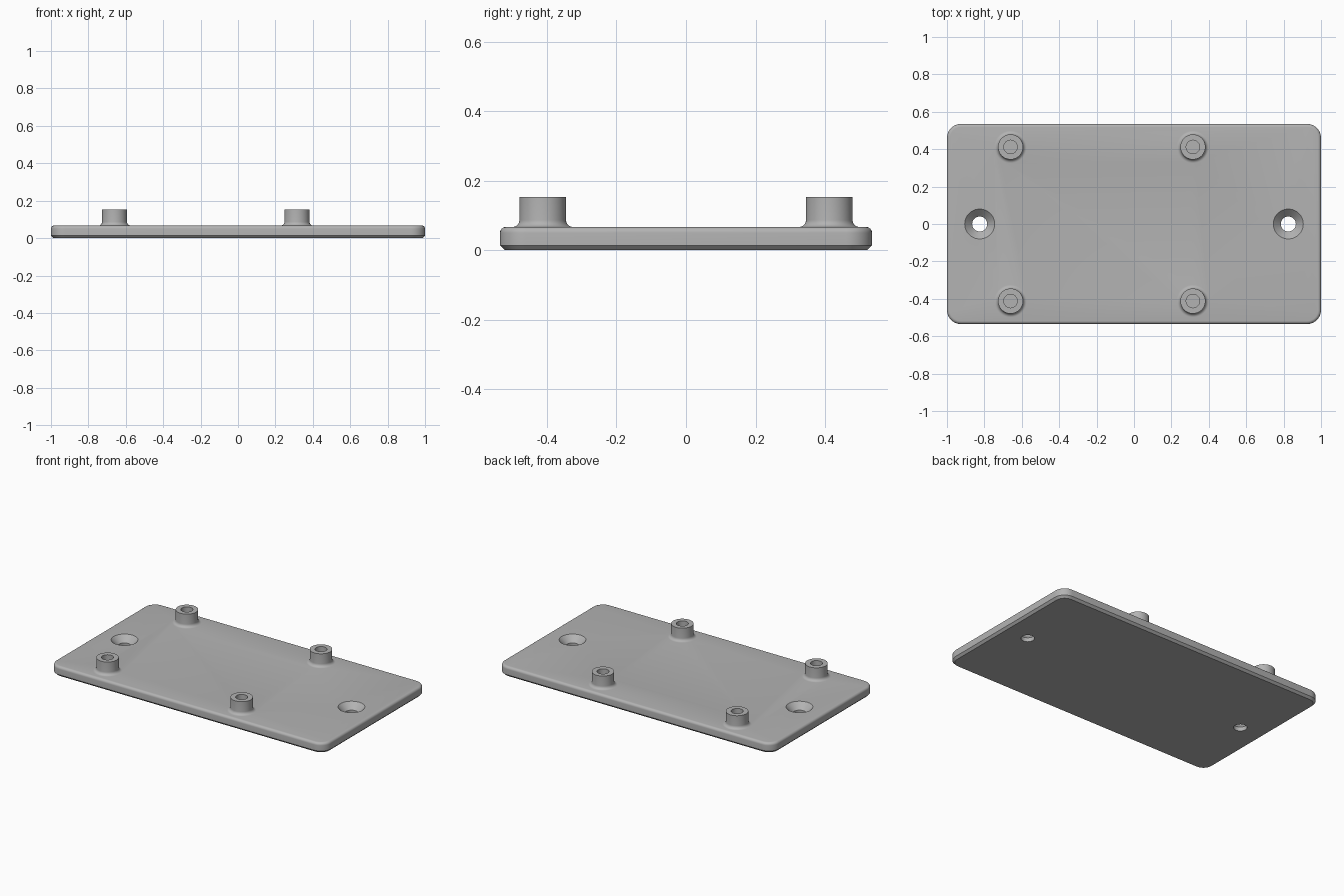
import bpy, bmesh, math
from mathutils import Matrix

if "Cube" in bpy.data.objects:
    bpy.data.objects.remove(bpy.data.objects["Cube"])

PLATE_TOP, HALF_X, HALF_Y, CORNER = 0.067, 1.0, 0.535, 0.075
grey = bpy.data.materials.new("light grey")
grey.diffuse_color = (0.45, 0.45, 0.45, 1)
grey.use_nodes = True
grey.node_tree.nodes["Principled BSDF"].inputs["Base Color"].default_value = grey.diffuse_color


def arc(cx, cz, r, a0, a1, steps=6):
    return [(cx + r * math.cos(math.radians(a0 + (a1 - a0) * i / steps)),
             cz + r * math.sin(math.radians(a0 + (a1 - a0) * i / steps)))
            for i in range(steps + 1)]


def finish(bm, name):
    bmesh.ops.recalc_face_normals(bm, faces=bm.faces)
    mesh = bpy.data.meshes.new(name)
    bm.to_mesh(mesh)
    bm.free()
    mesh.materials.append(grey)
    obj = bpy.data.objects.new(name, mesh)
    bpy.context.collection.objects.link(obj)
    return obj


def loft(rings, name):
    """Solid skinned through closed rings, capped at both ends."""
    bm = bmesh.new()
    loops = [[bm.verts.new(p) for p in ring] for ring in rings]
    n = len(loops[0])
    for a, b in zip(loops, loops[1:]):
        for i in range(n):
            j = (i + 1) % n
            bm.faces.new((a[i], a[j], b[j], b[i]))
    bm.faces.new(loops[0][::-1])
    bm.faces.new(loops[-1])
    return finish(bm, name)


def lathe(profile, x, y, name, n=48):
    """Solid turned about a vertical axis at x, y."""
    return loft([[(x + r * math.cos(math.tau * i / n), y + r * math.sin(math.tau * i / n), z)
                  for i in range(n)] for r, z in profile], name)


def rounded_rect(inset, z, steps=10):
    r = CORNER - inset
    ring = []
    for sx, sy, start in ((1, 1, 0), (-1, 1, 90), (-1, -1, 180), (1, -1, 270)):
        ring += [(x, y, z) for x, y in arc(sx * (HALF_X - CORNER), sy * (HALF_Y - CORNER),
                                           r, start, start + 90, steps)]
    return ring


# Plate: chamfered bottom edge, rounded top edge
R = 0.017
edge = [(0.014, 0), (0, 0.014)] + [(R - u, v) for u, v in arc(0, PLATE_TOP - R, R, 0, 90)]
plate = loft([rounded_rect(i, z) for i, z in edge], "mounting_plate")

# Standoffs: flared foot, straight wall, blind screw hole
F, BOSS, HOLE, BOSS_TOP, FLOOR = 0.02, 0.067, 0.036, 0.153, 0.069
foot = [(BOSS + F, 0.05)] + arc(BOSS + F, PLATE_TOP + F, F, 270, 180)
profile = foot + [(BOSS, BOSS_TOP), (HOLE, BOSS_TOP), (HOLE, FLOOR)]
parts = [(lathe(profile, x, y, "standoff"), 'UNION')
         for x in (-0.66, 0.315) for y in (-0.412, 0.412)]

# Countersunk through holes
sink = [(0.04, -0.05), (0.04, 0.027), (0.08, PLATE_TOP), (0.08, 0.1)]
parts += [(lathe(sink, x, 0, "countersink_cutter"), 'DIFFERENCE') for x in (-0.825, 0.825)]

# Merge everything into one body
bpy.context.view_layer.objects.active = plate
plate.select_set(True)
for part, operation in parts:
    mod = plate.modifiers.new("join", 'BOOLEAN')
    mod.operation, mod.object, mod.solver = operation, part, 'EXACT'
    bpy.ops.object.modifier_apply(modifier=mod.name)
    bpy.data.objects.remove(part)
bpy.ops.object.shade_smooth_by_angle(angle=math.radians(30))
